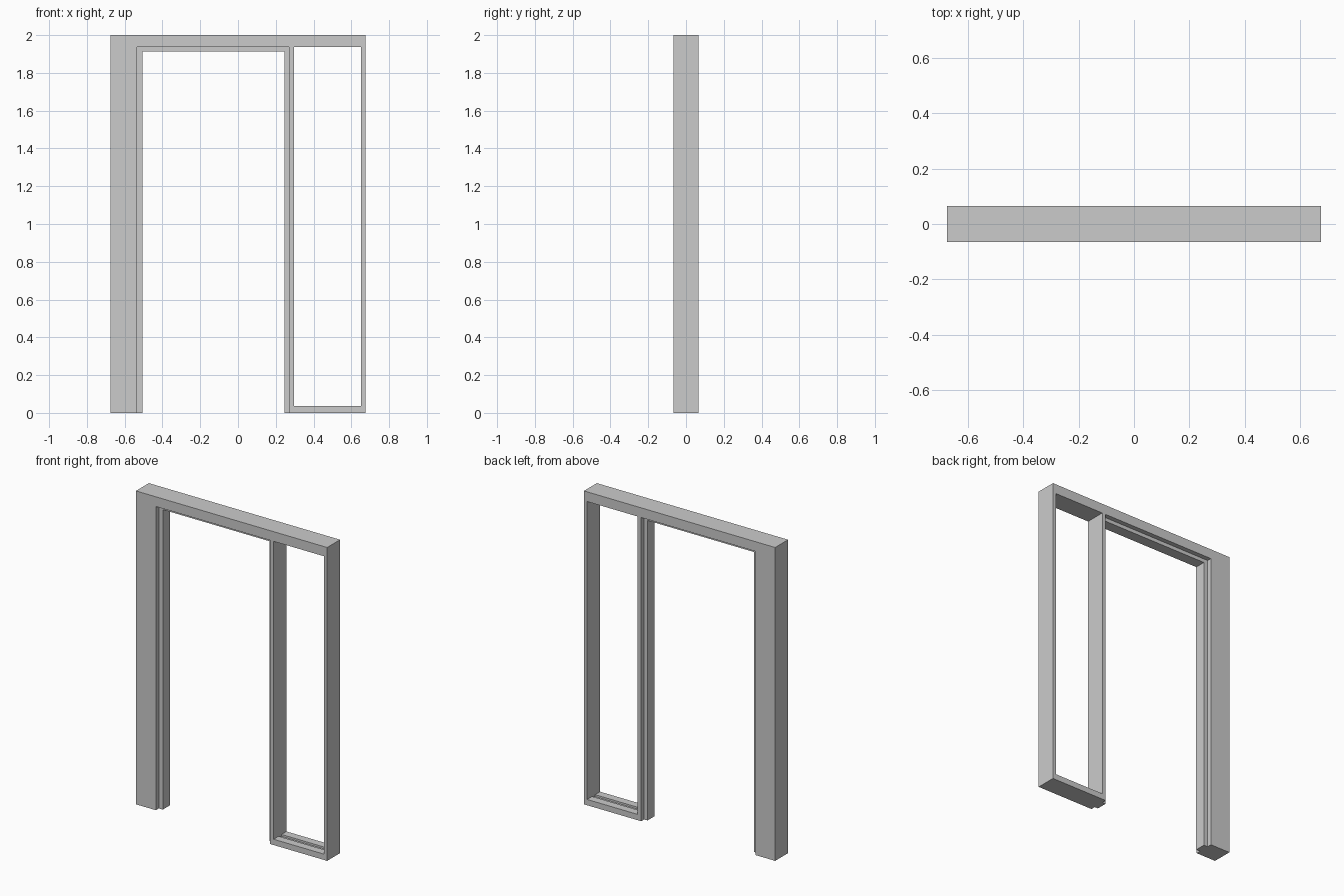
import bpy, bmesh
from mathutils import Vector

if "Cube" in bpy.data.objects:
    bpy.data.objects.remove(bpy.data.objects["Cube"])

D = 0.065               # half depth of the frame
X = 0.675               # half width
JAMB, POST_L, POST_R, STILE = -0.535, 0.271, 0.297, 0.652
HEAD, SILL = 1.938, 0.037
STOP, STOP_D = 0.024, 0.035


def extrude(name, points, offset):
    """Extrude a flat closed outline of 3D points along an offset."""
    bm = bmesh.new()
    face = bm.faces.new([bm.verts.new(p) for p in points])
    res = bmesh.ops.extrude_face_region(bm, geom=[face], use_keep_orig=True)
    moved = [v for v in res["geom"] if isinstance(v, bmesh.types.BMVert)]
    bmesh.ops.translate(bm, verts=moved, vec=Vector(offset))
    bmesh.ops.recalc_face_normals(bm, faces=bm.faces[:])
    me = bpy.data.meshes.new(name)
    bm.to_mesh(me)
    bm.free()
    ob = bpy.data.objects.new(name, me)
    bpy.context.collection.objects.link(ob)
    return ob


def front_outline(name, xz, half_depth):
    return extrude(name, [(x, -half_depth, z) for x, z in xz],
                   (0, 2 * half_depth, 0))


# Main frame: wide jamb, header, middle post and outer stile
front_outline("door_frame", [
    (-X, 0), (JAMB, 0), (JAMB, HEAD), (POST_L, HEAD), (POST_L, 0),
    (POST_R, 0), (POST_R, HEAD), (STILE, HEAD), (STILE, 0),
    (X, 0), (X, 2), (-X, 2)], D)

# Door stop running round the doorway, set back from both faces
inner_l, inner_r, inner_t = JAMB + 0.029, POST_L - STOP, HEAD - STOP
front_outline("door_stop", [
    (JAMB, 0), (inner_l, 0), (inner_l, inner_t), (inner_r, inner_t),
    (inner_r, 0), (POST_L, 0), (POST_L, HEAD), (JAMB, HEAD)], STOP_D)

# Side window sill with a shallow glazing groove
g, depth = 0.015, 0.012
sill_yz = [(-D, 0), (D, 0), (D, SILL), (g, SILL), (g, SILL - depth),
           (-g, SILL - depth), (-g, SILL), (-D, SILL)]
extrude("side_window_sill", [(POST_R, y, z) for y, z in sill_yz],
        (STILE - POST_R, 0, 0))
